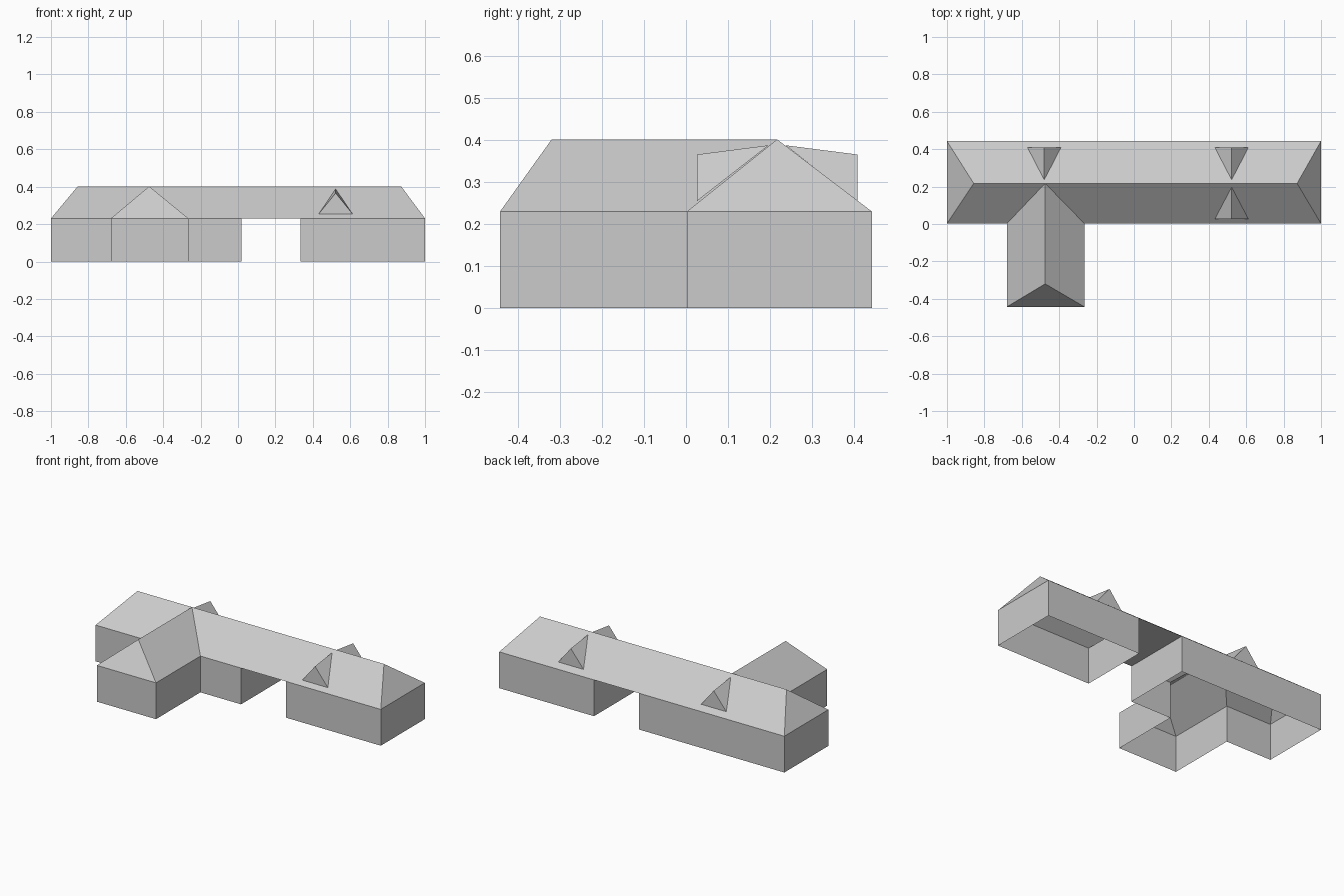
import bpy

# Remove the default cube
cube = bpy.data.objects.get("Cube")
if cube:
    bpy.data.objects.remove(cube, do_unlink=True)

# Single flat colour
grey = bpy.data.materials.new("plain_grey")
grey.use_nodes = True
colour = (0.6, 0.6, 0.6, 1)
grey.diffuse_color = colour
grey.node_tree.nodes["Principled BSDF"].inputs["Base Color"].default_value = colour


def add_mesh(name, verts, faces):
    mesh = bpy.data.meshes.new(name)
    mesh.from_pydata(verts, [], faces)
    mesh.materials.append(grey)
    obj = bpy.data.objects.new(name, mesh)
    bpy.context.collection.objects.link(obj)
    return obj


def add_walls(name, outline):
    """Upright walls along a closed counter-clockwise outline, open below."""
    n = len(outline)
    verts = [(x, y, z) for z in (0, EAVE) for x, y in outline]
    faces = [(i, (i + 1) % n, n + (i + 1) % n, n + i) for i in range(n)]
    return add_mesh(name, verts, faces)


# Main dimensions
EAVE, RIDGE = 0.23, 0.402
FRONT, BACK, MID = 0.002, 0.443, 0.217
WING_L, WING_R, WING_MID = -0.68, -0.265, -0.475
WING_FRONT = -0.443
GAP_L, GAP_R = 0.02, 0.335

# Walls: L-shaped block with the wing, and the separate block past the passage
add_walls("wing_block_walls", [
    (-1, FRONT), (WING_L, FRONT), (WING_L, WING_FRONT), (WING_R, WING_FRONT),
    (WING_R, FRONT), (GAP_L, FRONT), (GAP_L, BACK), (-1, BACK)])
add_walls("end_block_walls", [
    (GAP_R, FRONT), (1, FRONT), (1, BACK), (GAP_R, BACK)])

# Ceiling of the passage, facing down
add_mesh("passage_ceiling",
         [(GAP_L, FRONT, EAVE), (GAP_L, BACK, EAVE),
          (GAP_R, BACK, EAVE), (GAP_R, FRONT, EAVE)], [(0, 1, 2, 3)])

# Hipped roof with the wing roof meeting it along two valleys
points = {
    "fl": (-1, FRONT, EAVE), "fr": (1, FRONT, EAVE),
    "br": (1, BACK, EAVE), "bl": (-1, BACK, EAVE),
    "ridge_l": (-0.857, MID, RIDGE), "ridge_r": (0.872, MID, RIDGE),
    "meet": (WING_MID, MID, RIDGE), "tip": (WING_MID, -0.32, RIDGE),
    "valley_l": (WING_L, FRONT, EAVE), "valley_r": (WING_R, FRONT, EAVE),
    "wing_l": (WING_L, WING_FRONT, EAVE), "wing_r": (WING_R, WING_FRONT, EAVE),
}
slopes = [
    "fl valley_l meet ridge_l", "valley_r fr ridge_r meet",
    "br bl ridge_l meet ridge_r", "fr br ridge_r", "bl fl ridge_l",
    "wing_l tip meet valley_l", "wing_r valley_r meet tip",
    "wing_l wing_r tip",
]
keys = list(points)
roof_faces = [[keys.index(k) for k in s.split()] for s in slopes]
roof_faces[5].reverse()  # left wing slope faces outwards
add_mesh("roof", list(points.values()), roof_faces)


# Pointed dormers: upright triangle tapering back into the slope
def add_dormer(name, x, side):
    base, peak = MID + side * 0.191, MID + side * 0.02
    verts = [(x - 0.09 * -side, base, 0.255), (x + 0.09 * -side, base, 0.255),
             (x, base, 0.366), (x, peak, 0.388)]
    add_mesh(name, verts, [(0, 1, 2), (1, 3, 2), (3, 0, 2), (1, 0, 3)])


add_dormer("front_dormer", 0.522, -1)
add_dormer("back_dormer_left", 0.522, 1)
add_dormer("back_dormer_right", WING_MID - 0.005, 1)
